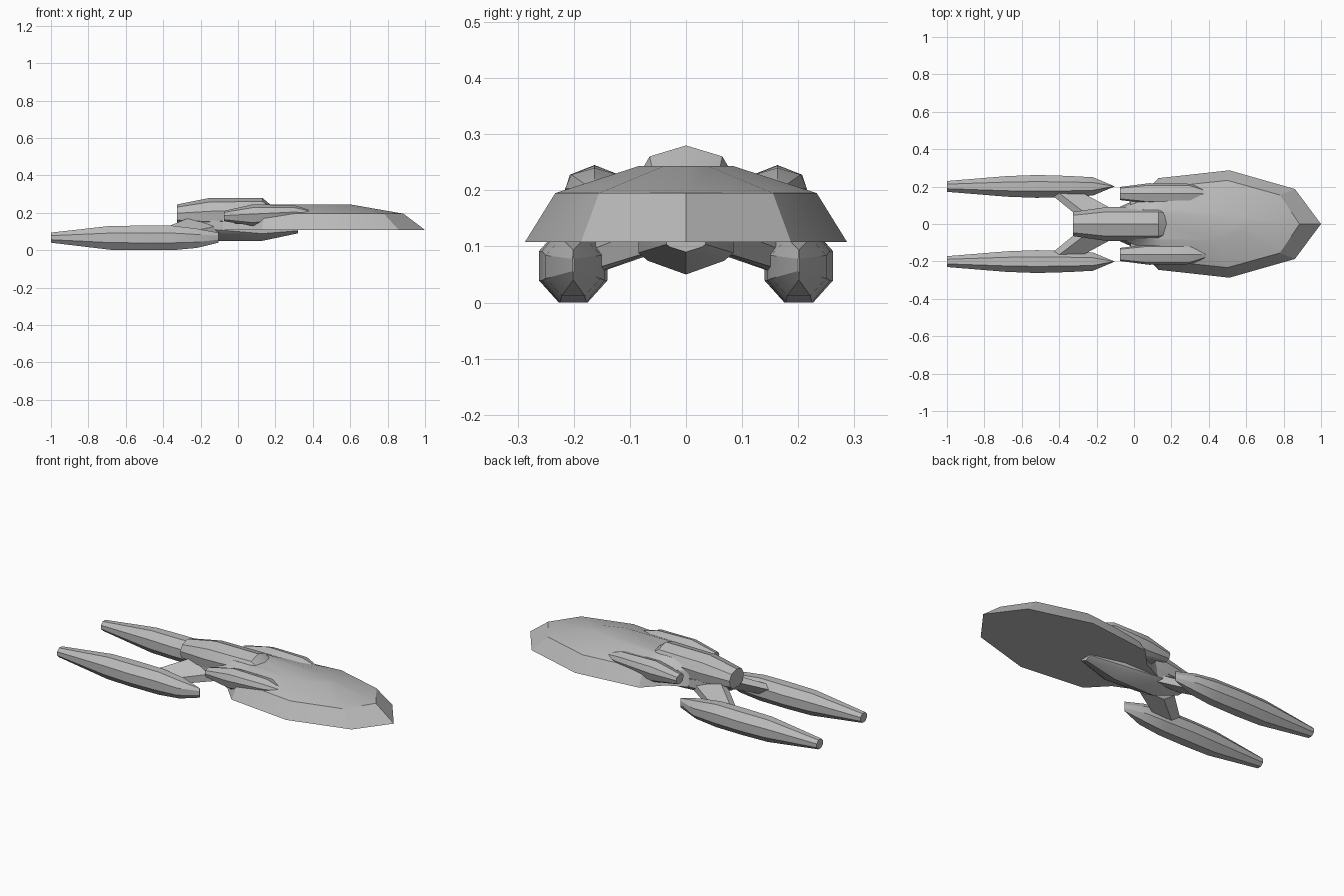
import bpy, bmesh, math

cube = bpy.data.objects.get("Cube")
if cube:
    bpy.data.objects.remove(cube, do_unlink=True)

grey = bpy.data.materials.new("hull grey")
grey.use_nodes = True
GREY = (0.5, 0.5, 0.5, 1)
grey.diffuse_color = GREY
grey.node_tree.nodes["Principled BSDF"].inputs["Base Color"].default_value = GREY


def loft(name, rings, angle=25):
    """Skin a list of equal-length closed rings and cap both ends."""
    bm = bmesh.new()
    loops = [[bm.verts.new(p) for p in ring] for ring in rings]
    for a, b in zip(loops, loops[1:]):
        for i in range(len(a)):
            j = (i + 1) % len(a)
            bm.faces.new((a[i], a[j], b[j], b[i]))
    bm.faces.new(loops[0])
    bm.faces.new(loops[-1])
    bmesh.ops.remove_doubles(bm, verts=bm.verts, dist=0.0005)
    bmesh.ops.recalc_face_normals(bm, faces=bm.faces)
    mesh = bpy.data.meshes.new(name)
    bm.to_mesh(mesh)
    bm.free()
    obj = bpy.data.objects.new(name, mesh)
    bpy.context.collection.objects.link(obj)
    mesh.materials.append(grey)
    bpy.ops.object.select_all(action='DESELECT')
    obj.select_set(True)
    bpy.context.view_layer.objects.active = obj
    bpy.ops.object.shade_smooth_by_angle(angle=math.radians(angle))
    return obj


def body(name, profile, stations, y=0):
    """Loft a unit profile along x; each station is (x, half width, bottom, top)."""
    return loft(name, [[(x, y + u * w, lo + v * (hi - lo)) for u, v in profile]
                       for x, w, lo, hi in stations])


def outline(z, half):
    """Closed level outline from its left half, nose first."""
    pts = half + [(x, -y) for x, y in reversed(half)]
    return [(x, y, z) for x, y in pts]


# Wide forward hull: flat underside, sloping rim, shallow crown
loft("forward_hull", [
    outline(0.108, [(1, 0), (0.86, 0.187), (0.51, 0.287), (0.13, 0.245), (0.03, 0.14), (-0.08, 0.09)]),
    outline(0.195, [(0.885, 0), (0.78, 0.155), (0.5, 0.233), (0.14, 0.195), (0.03, 0.12), (-0.08, 0.08)]),
    outline(0.243, [(0.61, 0), (0.57, 0.04), (0.45, 0.085), (0.15, 0.085), (0.03, 0.075), (-0.08, 0.06)]),
])

# Raised spine running back from the crown
spine = [(0, 1), (0.72, 0.86), (1, 0.55), (0.9, 0.2), (0.45, 0),
         (-0.45, 0), (-0.9, 0.2), (-1, 0.55), (-0.72, 0.86)]
body("spine", spine, [(-0.325, 0.065, 0.14, 0.245), (-0.15, 0.09, 0.12, 0.28),
                      (0.13, 0.09, 0.14, 0.28), (0.18, 0.08, 0.16, 0.238)])

# Keel under the hull
keel = [(1, 1), (1, 0.55), (0.8, 0.35), (0, 0), (-0.8, 0.35), (-1, 0.55), (-1, 1)]
body("keel", keel, [(-0.3, 0.05, 0.115, 0.18), (-0.13, 0.085, 0.05, 0.16),
                    (0.13, 0.085, 0.05, 0.12), (0.32, 0.035, 0.09, 0.115)])

# Paired parts
pod = [(0, 1), (0.8, 0.85), (1, 0.55), (0.75, 0.15), (0.3, 0),
       (-0.3, 0), (-0.75, 0.15), (-1, 0.55), (-0.8, 0.85)]
engine = [(1, 0.3), (1, 0.7), (0.42, 1), (-0.42, 1),
          (-1, 0.7), (-1, 0.3), (-0.42, 0), (0.42, 0)]
for side, s in (("left", 1), ("right", -1)):
    body(side + "_shoulder_pod", pod,
         [(-0.075, 0.035, 0.155, 0.21), (0.08, 0.055, 0.13, 0.245),
          (0.3, 0.052, 0.16, 0.24), (0.41, 0.008, 0.185, 0.207)], s * 0.163)
    body(side + "_engine", engine,
         [(-1, 0.029, 0.04, 0.094), (-0.68, 0.055, 0.002, 0.13), (-0.52, 0.061, 0, 0.131),
          (-0.35, 0.056, 0, 0.131), (-0.22, 0.049, 0.012, 0.115), (-0.105, 0.001, 0.04, 0.094)],
         s * 0.201)
    # Swept pylon from hull down to engine: rear, top, front and lower edges
    loft(side + "_pylon", [
        [(-0.31, s * 0.05, 0.14), (-0.25, s * 0.05, 0.178), (-0.06, s * 0.05, 0.14),
         (-0.06, s * 0.05, 0.095), (-0.24, s * 0.05, 0.09)],
        [(-0.47, s * 0.18, 0.08), (-0.42, s * 0.18, 0.108), (-0.3, s * 0.18, 0.09),
         (-0.3, s * 0.18, 0.055), (-0.42, s * 0.18, 0.045)],
    ])
    # Short strut joining the pod to the spine
    loft(side + "_pod_strut", [
        [(-0.02, s * y, z), (0.12, s * y, z), (0.12, s * y, z - 0.05), (-0.02, s * y, z - 0.05)]
        for y, z in ((0.06, 0.2), (0.15, 0.19))])
